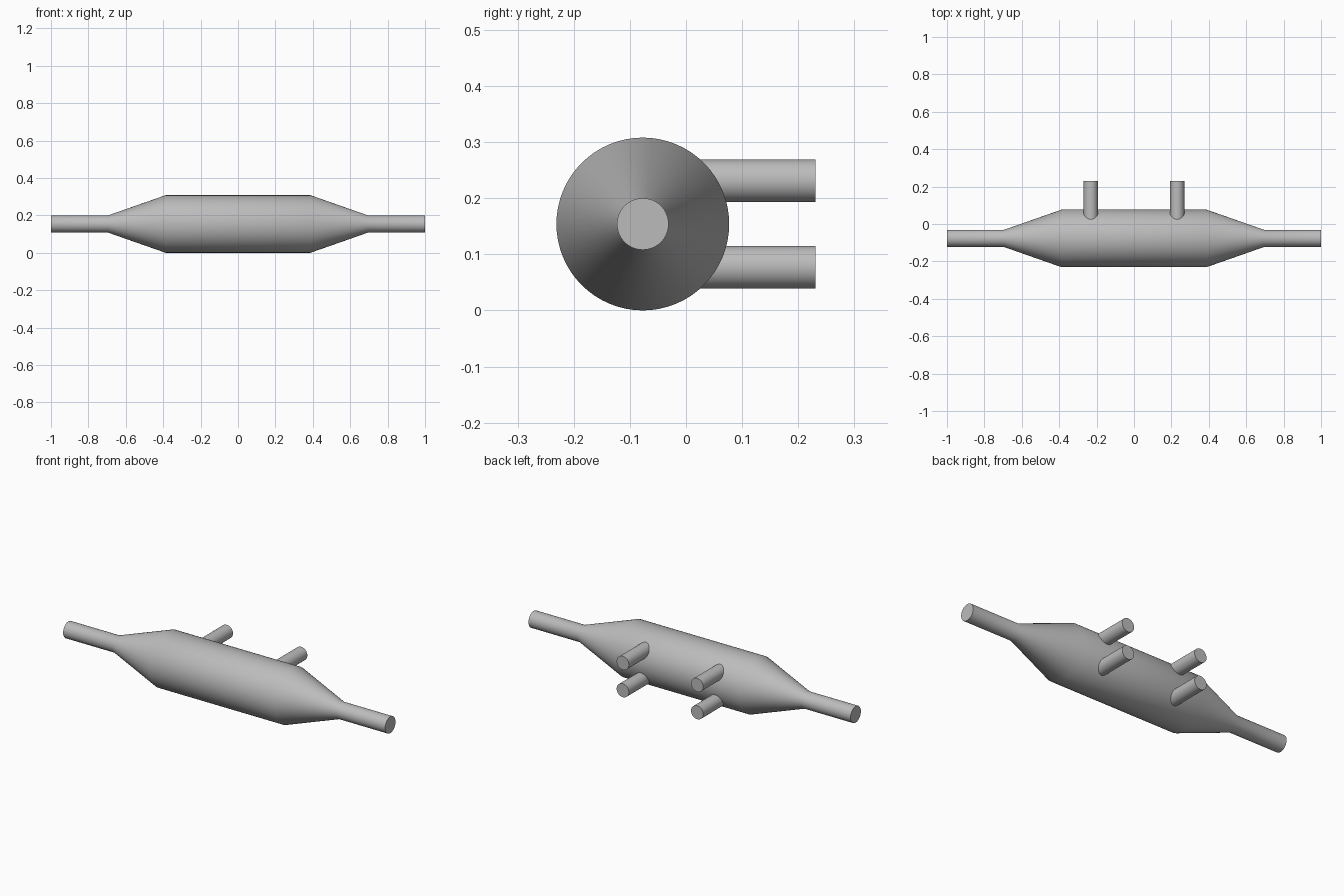
import bpy
import bmesh
import math
from mathutils import Matrix

cube = bpy.data.objects.get("Cube")
if cube:
    bpy.data.objects.remove(cube, do_unlink=True)

AXIS_Y, AXIS_Z = -0.077, 0.154

grey = bpy.data.materials.new("plain grey")
grey.use_nodes = True
grey.diffuse_color = (0.5, 0.5, 0.5, 1)
grey.node_tree.nodes["Principled BSDF"].inputs["Base Color"].default_value = (0.5, 0.5, 0.5, 1)


def turned(name, profile, sides, turn, location):
    """Capped solid turned from (distance along axis, radius) pairs."""
    bm = bmesh.new()
    rings = []
    for along, radius in profile:
        angles = [2 * math.pi * i / sides for i in range(sides)]
        rings.append([bm.verts.new((radius * math.cos(a), radius * math.sin(a), along))
                      for a in angles])
    for low, high in zip(rings, rings[1:]):
        for i in range(sides):
            j = (i + 1) % sides
            bm.faces.new((low[i], low[j], high[j], high[i]))
    bm.faces.new(rings[0][::-1])
    bm.faces.new(rings[-1])
    bmesh.ops.transform(bm, matrix=turn, verts=bm.verts)
    mesh = bpy.data.meshes.new(name)
    bm.to_mesh(mesh)
    bm.free()
    mesh.materials.append(grey)
    obj = bpy.data.objects.new(name, mesh)
    obj.location = location
    bpy.context.collection.objects.link(obj)
    bpy.ops.object.select_all(action='DESELECT')
    obj.select_set(True)
    bpy.context.view_layer.objects.active = obj
    bpy.ops.object.shade_smooth_by_angle(angle=math.radians(30))
    return obj


# Round chamber with tapered ends and a pipe at each end
half = [(0.387, 0.154), (0.695, 0.046), (1.0, 0.046)]
profile = [(-x, r) for x, r in reversed(half)] + half
turned("chamber_and_end_pipes", profile, 64,
       Matrix.Rotation(math.pi / 2, 4, 'Y'), (0, AXIS_Y, AXIS_Z))

# Four mounting pegs reaching back from inside the chamber
for side, x in (("right", -0.231), ("left", 0.231)):
    for level, z in (("lower", -0.077), ("upper", 0.077)):
        turned(f"{level}_{side}_peg", [(0, 0.038), (0.308, 0.038)], 48,
               Matrix.Rotation(-math.pi / 2, 4, 'X'), (x, AXIS_Y, AXIS_Z + z))
